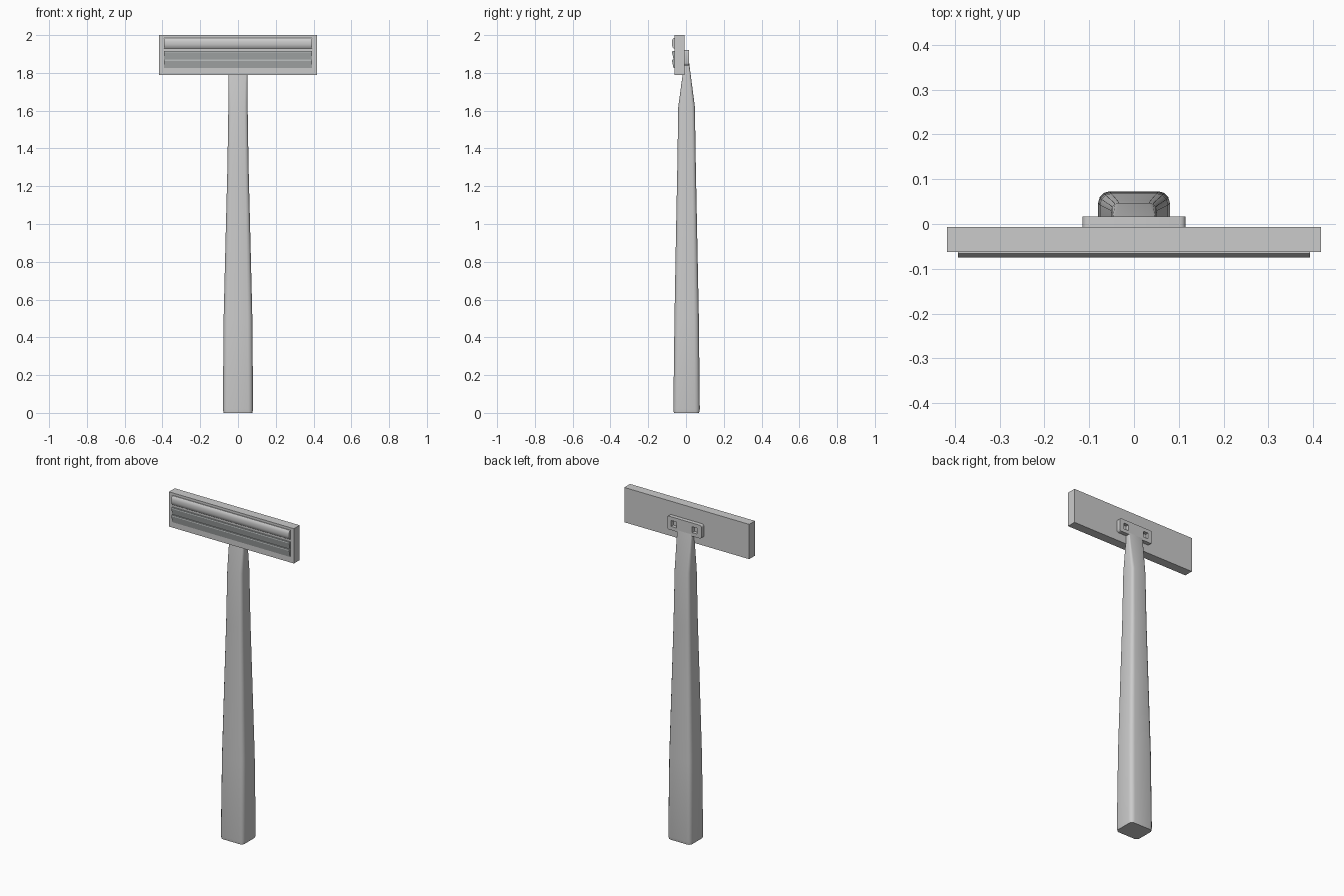
import bpy, bmesh, math

if "Cube" in bpy.data.objects:
    bpy.data.objects.remove(bpy.data.objects["Cube"])


def finish(name, bm, angle=None):
    bmesh.ops.recalc_face_normals(bm, faces=bm.faces)
    me = bpy.data.meshes.new(name)
    bm.to_mesh(me)
    bm.free()
    ob = bpy.data.objects.new(name, me)
    bpy.context.collection.objects.link(ob)
    if angle:
        bpy.ops.object.select_all(action='DESELECT')
        ob.select_set(True)
        bpy.context.view_layer.objects.active = ob
        bpy.ops.object.shade_smooth_by_angle(angle=math.radians(angle))
    return ob


def loft(name, rings, angle=None):
    bm = bmesh.new()
    loops = [[bm.verts.new(p) for p in r] for r in rings]
    n = len(loops[0])
    for a, b in zip(loops, loops[1:]):
        for i in range(n):
            j = (i + 1) % n
            bm.faces.new((a[i], a[j], b[j], b[i]))
    bm.faces.new(loops[0])
    bm.faces.new(loops[-1])
    return finish(name, bm, angle)


def rounded(hx, hy, r, seg=3):
    pts = []
    for k, (sx, sy) in enumerate([(1, 1), (-1, 1), (-1, -1), (1, -1)]):
        for i in range(seg + 1):
            a = math.pi / 2 * (k + i / seg)
            pts.append((sx * (hx - r) + r * math.cos(a), sy * (hy - r) + r * math.sin(a)))
    return pts


def box(name, x, y, z):
    return loft(name, [[(x[0], y[0], k), (x[1], y[0], k), (x[1], y[1], k), (x[0], y[1], k)] for k in z])


def bar(name, half, profile, angle=None):
    # (y, z) profile swept along x
    return loft(name, [[(x, y, z) for y, z in profile] for x in (-half, half)], angle)


# Handle: z, half width, front y, back y, corner radius
stations = [(0, .076, -.064, .069, .02), (.02, .08, -.067, .073, .026),
            (.5, .076, -.061, .068, .025), (.95, .065, -.053, .059, .022),
            (1.3, .056, -.046, .052, .019), (1.62, .051, -.041, .047, .017),
            (1.85, .05, -.01, .017, .006), (1.865, .048, -.008, .015, .005)]
rings = []
for z, hx, y0, y1, r in stations:
    rings.append([(x, y + (y0 + y1) / 2, z) for x, y in rounded(hx, (y1 - y0) / 2, r)])
loft("handle", rings, 35)

# Cartridge body
box("cartridge", (-.417, .417), (-.062, -.007), (1.79, 2.0))

# Lubricating strip above the blades
bar("lubricating_strip", .393, [(-.055, 1.93), (-.066, 1.93), (-.072, 1.938), (-.075, 1.95),
                                (-.075, 1.966), (-.072, 1.978), (-.066, 1.985), (-.055, 1.985)], 40)

# Twin blades, slanting inward towards the bottom
metal = bpy.data.materials.new("blade_metal")
metal.diffuse_color = (.42, .44, .44, 1)
metal.use_nodes = True
metal.node_tree.nodes["Principled BSDF"].inputs["Base Color"].default_value = metal.diffuse_color
for name, z0, z1 in (("upper_blade", 1.872, 1.915), ("lower_blade", 1.825, 1.87)):
    blade = bar(name, .393, [(-.055, z1), (-.072, z1), (-.074, z1 - .006), (-.066, z0), (-.055, z0)])
    blade.data.materials.append(metal)

# Mounting plate with two sockets
outline = rounded(.115, .04, .012)
plate = loft("mounting_plate", [[(x, y, z + 1.88) for x, z in outline] for y in (-.009, .017)], 35)
for side in (-1, 1):
    hole = box("socket_cutter", (side * .07 - .017, side * .07 + .017), (-.004, .04), (1.862, 1.898))
    hole.hide_render = True
    hole.hide_viewport = True
    mod = plate.modifiers.new("socket", 'BOOLEAN')
    mod.operation = 'DIFFERENCE'
    mod.solver = 'EXACT'
    mod.object = hole
